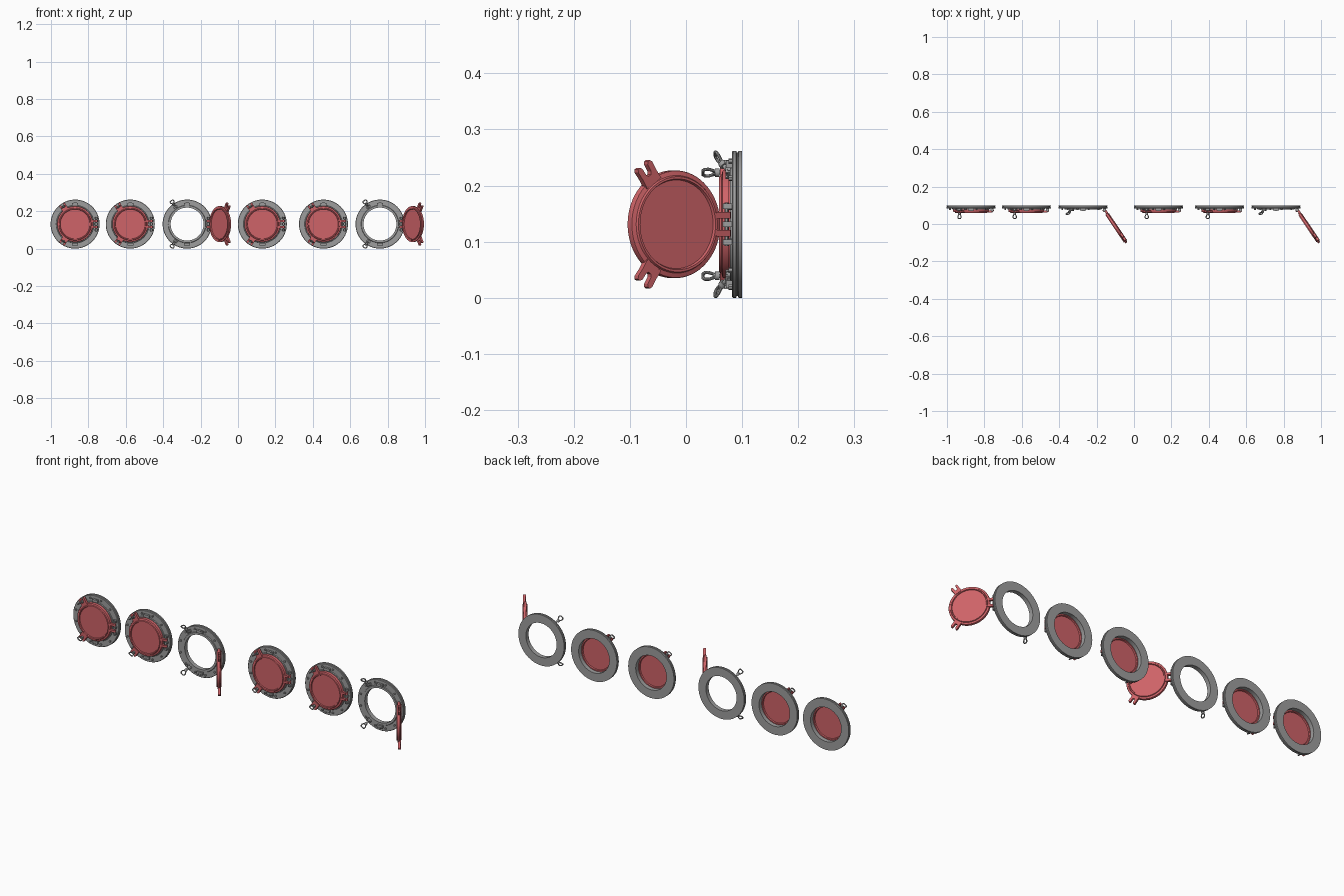
import bpy, bmesh, math
from mathutils import Matrix, Vector

cube = bpy.data.objects.get("Cube")
if cube:
    bpy.data.objects.remove(cube, do_unlink=True)


def material(name, rgb):
    m = bpy.data.materials.new(name)
    m.use_nodes = True
    m.diffuse_color = (*rgb, 1)
    m.node_tree.nodes["Principled BSDF"].inputs["Base Color"].default_value = (*rgb, 1)
    return m


RED = material("red paint", (0.62, 0.125, 0.138))
GREY = material("grey metal", (0.34, 0.34, 0.34))

CENTRE_Z = 0.131
HINGE = Vector((0.113, 0.072, 0))
BOLT_ANGLES = [math.radians(124), math.radians(-124)]
BOLT_R, BOLT_Y = 0.111, 0.077
ALONG_Y = Matrix.Rotation(math.pi / 2, 4, "X")


def turn(angle):
    """Rotate the +x direction to the given angle in the front plane."""
    return Matrix.Rotation(-angle, 4, "Y")


def lathe(bm, profile, steps=64):
    """Revolve (radius, y) points around the y axis; ends on the axis close up."""
    rings = []
    for r, y in profile:
        if r == 0:
            rings.append([bm.verts.new((0, y, 0))] * steps)
        else:
            rings.append([bm.verts.new(turn(math.tau * i / steps) @ Vector((r, y, 0)))
                          for i in range(steps)])
    pairs = list(zip(rings, rings[1:]))
    if profile[0][0] > 0:
        pairs.append((rings[-1], rings[0]))
    for a, b in pairs:
        for i in range(steps):
            j = (i + 1) % steps
            bm.faces.new(dict.fromkeys((a[i], a[j], b[j], b[i])))


def box(bm, at, size, mat=Matrix()):
    m = mat @ Matrix.Translation(at) @ Matrix.Diagonal((*size, 1))
    bmesh.ops.create_cube(bm, size=1, matrix=m)


def rod(bm, at, radius, depth, mat=Matrix(), axis=ALONG_Y, sides=12):
    bmesh.ops.create_cone(bm, cap_ends=True, segments=sides, radius1=radius, radius2=radius,
                          depth=depth, matrix=mat @ Matrix.Translation(at) @ axis)


def extrude(bm, outline, y0, y1, mat):
    """Extrude an (x, z) outline through the thickness y0..y1."""
    a = [bm.verts.new(mat @ Vector((x, y0, z))) for x, z in outline]
    b = [bm.verts.new(mat @ Vector((x, y1, z))) for x, z in outline]
    bm.faces.new(a)
    bm.faces.new(b[::-1])
    for i in range(len(a)):
        j = (i + 1) % len(a)
        bm.faces.new((a[i], b[i], b[j], a[j]))


def finish(bm, name, mat):
    bmesh.ops.recalc_face_normals(bm, faces=bm.faces)
    me = bpy.data.meshes.new(name)
    bm.to_mesh(me)
    bm.free()
    me.materials.append(mat)
    return me


def frame_mesh():
    bm = bmesh.new()
    # flange with a grooved edge and a raised collar round the opening
    lathe(bm, [(0.088, 0.1), (0.131, 0.1), (0.131, 0.0935), (0.128, 0.0925), (0.128, 0.0905),
               (0.131, 0.0895), (0.131, 0.084), (0.129, 0.082), (0.101, 0.082),
               (0.099, 0.078), (0.088, 0.078)])
    # top and bottom catches
    for a in (math.pi / 2, -math.pi / 2):
        box(bm, (0.107, 0.077, 0), (0.014, 0.012, 0.032), turn(a))
        box(bm, (0.112, 0.073, 0), (0.006, 0.008, 0.018), turn(a))
    # flange screws
    for k in range(12):
        a = math.radians(15 + 30 * k)
        rod(bm, (0.116, 0.080, 0), 0.005, 0.008, turn(a), sides=6)
    # lugs that hold the swing bolts
    for a in BOLT_ANGLES:
        for s in (-1, 1):
            box(bm, (BOLT_R, 0.077, s * 0.008), (0.014, 0.014, 0.005), turn(a))
        rod(bm, (BOLT_R, BOLT_Y, 0), 0.0035, 0.024, turn(a), Matrix())
    # hinge knuckles and pin
    for z in (-0.032, 0, 0.032):
        box(bm, (0.113, 0.078, z), (0.016, 0.012, 0.010))
        rod(bm, (HINGE.x, HINGE.y, z), 0.007, 0.010, axis=Matrix())
    rod(bm, HINGE, 0.0035, 0.078, axis=Matrix())
    return finish(bm, "frame", GREY)


def lid_mesh():
    bm = bmesh.new()
    # dished disc with a raised bead on the front and a seat on the back
    lathe(bm, [(0, 0.064), (0.079, 0.064), (0.081, 0.059), (0.085, 0.059), (0.087, 0.063),
               (0.095, 0.065), (0.096, 0.067), (0.096, 0.077), (0.087, 0.077),
               (0.086, 0.081), (0.081, 0.081), (0.079, 0.075), (0, 0.075)])
    # slotted ears
    half = [(0.088, 0.018), (0.106, 0.017), (0.123, 0.018), (0.128, 0.015), (0.128, 0.010),
            (0.124, 0.007), (0.109, 0.006), (0.105, 0.003)]
    fork = half + [(x, -z) for x, z in reversed(half)]
    for a in BOLT_ANGLES:
        extrude(bm, fork, 0.061, 0.073, turn(a))
    # hinge arms
    for z in (-0.016, 0.016):
        box(bm, (0.099, 0.067, z), (0.030, 0.012, 0.011))
        rod(bm, (HINGE.x, HINGE.y, z), 0.0085, 0.011, axis=Matrix(), sides=16)
    bmesh.ops.translate(bm, verts=bm.verts, vec=-HINGE)
    return finish(bm, "lid", RED)


def bolt_mesh():
    """Swing bolt pointing to -y from its pivot, with a nut and a looped handle."""
    bm = bmesh.new()
    rod(bm, (0, -0.014, 0), 0.0037, 0.032)
    rod(bm, (0, 0, 0), 0.006, 0.010, axis=Matrix())
    rod(bm, (0, -0.021, 0), 0.0075, 0.008)
    # rounded triangular handle swept as a closed tube
    path = [(-0.026, -0.005), (-0.026, 0.005), (-0.036, 0.0105), (-0.043, 0.0105),
            (-0.047, 0.006), (-0.047, -0.006), (-0.043, -0.0105), (-0.036, -0.0105)]
    mid = Vector((0, -0.036, 0))
    loops = []
    for y, z in path:
        p = Vector((0, y, z))
        out = (p - mid).normalized()
        loops.append([bm.verts.new(p + 0.003 * (math.cos(t) * out + math.sin(t) * Vector((1, 0, 0))))
                      for t in (math.tau * i / 8 for i in range(8))])
    for a, b in zip(loops, loops[1:] + loops[:1]):
        for i in range(8):
            j = (i + 1) % 8
            bm.faces.new((a[i], a[j], b[j], b[i]))
    return finish(bm, "swing_bolt", GREY)


def place(name, mesh, matrix):
    ob = bpy.data.objects.new(name, mesh)
    bpy.context.collection.objects.link(ob)
    ob.matrix_world = matrix
    return ob


frame, lid, bolt = frame_mesh(), lid_mesh(), bolt_mesh()

# two sets of portholes: two shut and one open in each
UNITS = [(-0.871, False), (-0.576, False), (-0.272, True),
         (0.130, False), (0.457, False), (0.759, True)]
for n, (x, is_open) in enumerate(UNITS, 1):
    base = Matrix.Translation((x, 0, CENTRE_Z))
    parts = [place(f"porthole_frame_{n}", frame, base)]
    swing = Matrix.Rotation(math.radians(124 if is_open else 0), 4, "Z")
    parts.append(place(f"porthole_lid_{n}", lid, base @ Matrix.Translation(HINGE) @ swing))
    tilt = Matrix.Rotation(math.radians(58 if is_open else 0), 4, "Z")
    for side, a in zip(("upper", "lower"), BOLT_ANGLES):
        pivot = turn(a) @ Matrix.Translation((BOLT_R, BOLT_Y, 0))
        parts.append(place(f"{side}_swing_bolt_{n}", bolt, base @ pivot @ tilt))
    if n == 1:
        bpy.ops.object.select_all(action="DESELECT")
        for ob in parts[:3]:
            ob.select_set(True)
        bpy.context.view_layer.objects.active = parts[0]
        bpy.ops.object.shade_smooth_by_angle(angle=math.radians(30))
